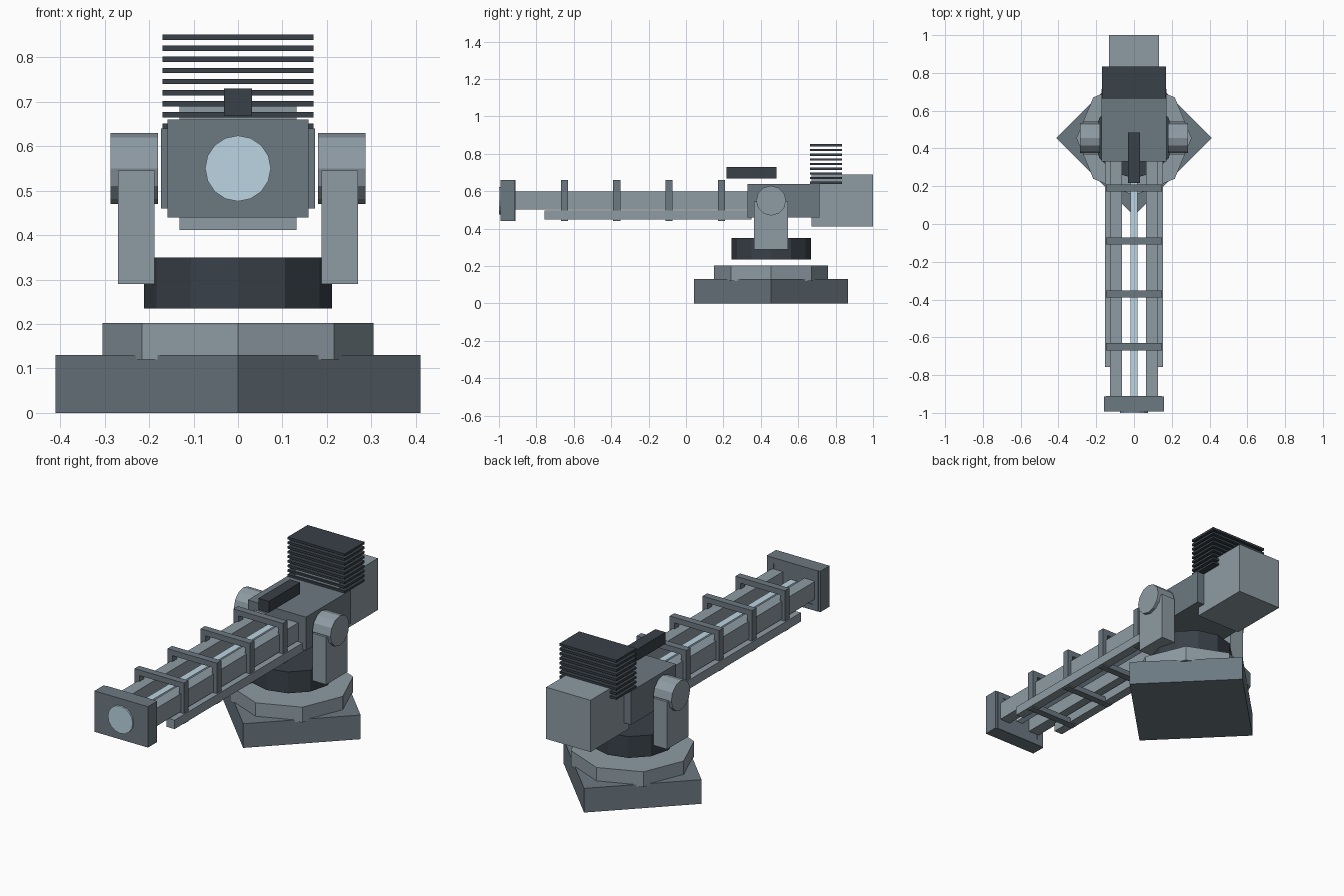
import bpy, bmesh, math
from mathutils import Matrix, Vector

if "Cube" in bpy.data.objects:
    bpy.data.objects.remove(bpy.data.objects["Cube"])


def material(name, rgb):
    m = bpy.data.materials.new(name)
    m.diffuse_color = (*rgb, 1)
    m.use_nodes = True
    m.node_tree.nodes["Principled BSDF"].inputs["Base Color"].default_value = m.diffuse_color
    return m


LIGHT = material("light_steel", (0.27, 0.33, 0.37))
MID = material("mid_steel", (0.15, 0.19, 0.22))
DARK = material("dark_steel", (0.04, 0.052, 0.065))
GLOW = material("pale_blue", (0.50, 0.66, 0.76))
PIVOT_Y, BORE_Z = 0.455, 0.55


def finish(bm, name, mat):
    mesh = bpy.data.meshes.new(name)
    bm.to_mesh(mesh)
    bm.free()
    mesh.materials.append(mat)
    obj = bpy.data.objects.new(name, mesh)
    bpy.context.collection.objects.link(obj)
    return obj


def add_box(bm, x, y, z):
    size = Vector((x[1] - x[0], y[1] - y[0], z[1] - z[0]))
    mid = Vector((x[0] + x[1], y[0] + y[1], z[0] + z[1])) / 2
    bmesh.ops.create_cube(bm, size=1, matrix=Matrix.Translation(mid) @ Matrix.Diagonal((*size, 1)))


def box(name, x, y, z, mat):
    bm = bmesh.new()
    add_box(bm, x, y, z)
    return finish(bm, name, mat)


def cylinder(name, start, end, radius, sides, mat):
    a, b = Vector(start), Vector(end)
    rot = {0: Matrix.Rotation(math.pi / 2, 4, 'Y'), 1: Matrix.Rotation(math.pi / 2, 4, 'X'),
           2: Matrix.Identity(4)}[max(range(3), key=lambda i: abs((b - a)[i]))]
    bm = bmesh.new()
    bmesh.ops.create_cone(bm, cap_ends=True, segments=sides, radius1=radius, radius2=radius,
                          depth=(b - a).length, matrix=Matrix.Translation((a + b) / 2) @ rot)
    return finish(bm, name, mat)


def mirrored(obj):
    obj.modifiers.new("mirror_x", 'MIRROR').use_axis = (True, False, False)
    return obj


# Stacked base: square foot, octagonal ring, twelve-sided turntable
for name, z0, z1, r, sides, mat in (("base_foot", 0, 0.13, 0.411, 4, MID),
                                    ("base_ring", 0.12, 0.202, 0.305, 8, LIGHT),
                                    ("turntable", 0.235, 0.35, 0.212, 12, DARK)):
    cylinder(name, (0, PIVOT_Y, z0), (0, PIVOT_Y, z1), r, sides, mat)

# Yoke arms and trunnions
mirrored(box("yoke_arm", (0.188, 0.27), (0.364, 0.546), (0.29, 0.545), LIGHT))
mirrored(cylinder("trunnion", (0.18, PIVOT_Y, BORE_Z), (0.287, PIVOT_Y, BORE_Z), 0.08, 12, LIGHT))

# Receiver, rear counterweight and sight
box("receiver", (-0.173, 0.173), (0.33, 0.714), (0.46, 0.64), MID)
box("rear_block", (-0.132, 0.132), (0.672, 1.0), (0.412, 0.69), LIGHT)
box("sight", (-0.031, 0.031), (0.217, 0.484), (0.669, 0.73), DARK)

# Stack of cooling fins
for i in range(9):
    z = 0.6455 + i * 0.025
    box(f"cooling_fin_{i + 1}", (-0.17, 0.17), (0.664, 0.834), (z - 0.006, z + 0.006), DARK)

# Barrel rails and glowing core
mirrored(box("barrel_rail", (0.064, 0.128), (-0.93, 0.35), (0.502, 0.598), LIGHT))
mirrored(box("lower_rail", (0.104, 0.153), (-0.757, 0.35), (0.448, 0.496), LIGHT))
box("energy_core", (-0.019, 0.019), (-0.93, 0.35), (0.531, 0.569), GLOW)

# Open rectangular clamps around the rails
W, T, Z0, Z1 = 0.147, 0.03, 0.441, 0.66
for i in range(5):
    c = 0.19 - i * 0.28
    y = (c - 0.019, c + 0.019)
    bm = bmesh.new()
    for z in ((Z0, Z0 + T), (Z1 - T, Z1)):
        add_box(bm, (-W, W), y, z)
    for x in ((-W, T - W), (W - T, W)):
        add_box(bm, x, y, (Z0 + T, Z1 - T))
    finish(bm, f"rail_clamp_{i + 1}", MID)

# Muzzle block and bore disc
box("muzzle_block", (-0.159, 0.159), (-0.992, -0.914), (0.44, 0.66), MID)
cylinder("muzzle_disc", (0, -1.0, BORE_Z), (0, -0.95, BORE_Z), 0.074, 16, GLOW)
